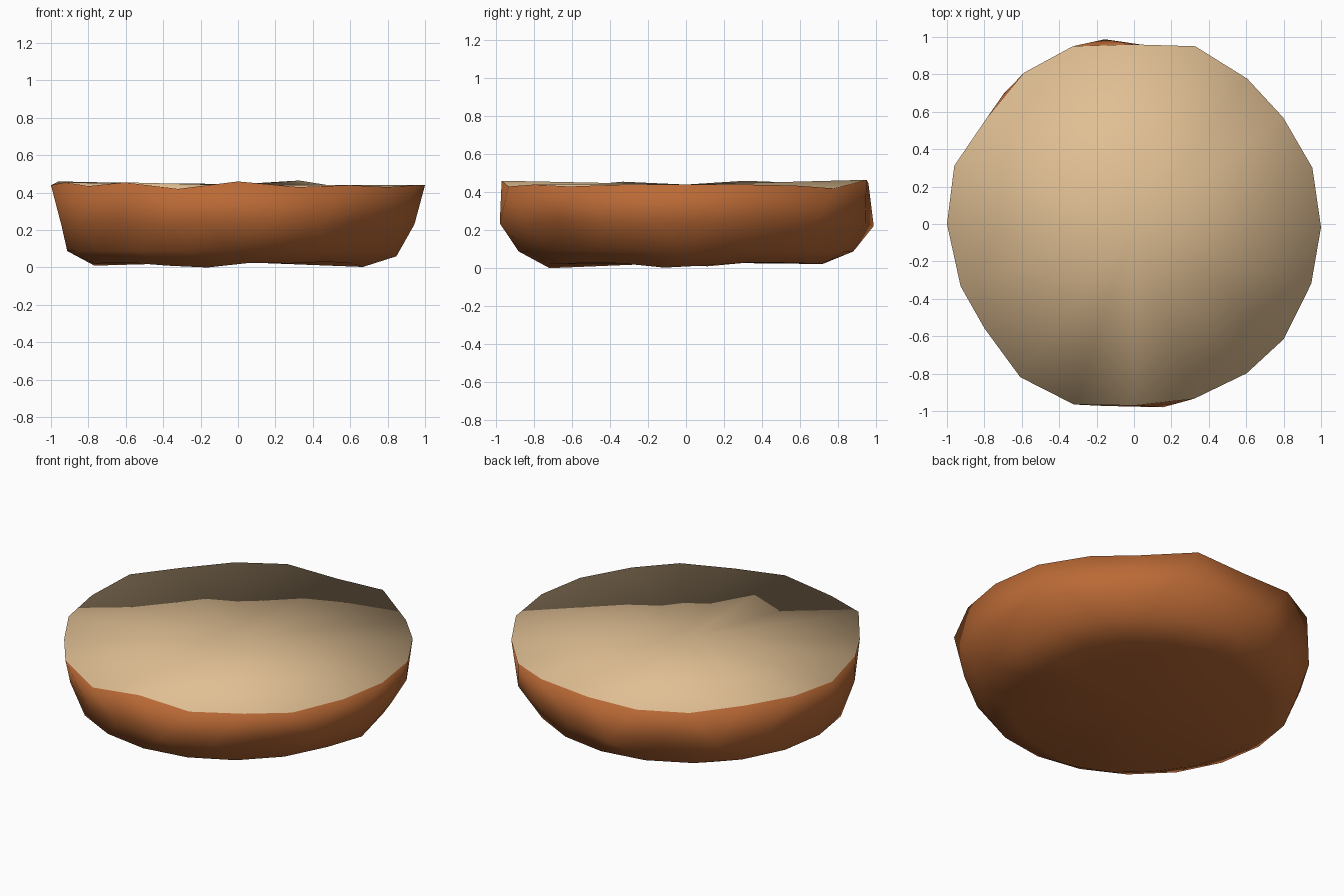
import bpy, bmesh, math

if "Cube" in bpy.data.objects:
    bpy.data.objects.remove(bpy.data.objects["Cube"])

N = 20
# Cut rim: radius, angle offset (degrees) and height, counter-clockwise from +x
RIM_R = [1.0, 1.0, .98, .985, 1.005, .96, 1.005, 1.0, .97, 1.01,
         1.0, .985, .975, 1.02, 1.017, .97, .988, 1.0, 1.01, 1.0]
RIM_A = [-1, -.5, -.5, -2, -1, 0, 1, 0, .5, 0,
         0, 1.7, -1, -.6, -.4, 0, 1, 1, -1.5, -.6]
RIM_Z = [.44, .44, .435, .42, .465, .445, .45, .445, .45, .46,
         .44, .455, .435, .455, .42, .46, .43, .44, .43, .44]
# Slightly uneven underside
FOOT_Z = [.015, .03, .03, .025, .025, .022, .025, .025, .03, .01,
          .02, .025, .025, .01, .0, .025, .022, .03, .025, .003]


def material(name, rgb):
    m = bpy.data.materials.new(name)
    m.diffuse_color = (*rgb, 1)
    m.use_nodes = True
    m.node_tree.nodes["Principled BSDF"].inputs["Base Color"].default_value = m.diffuse_color
    return m


bm = bmesh.new()


def ring(radius, height, half_step=False, shift=0.0, turn=None):
    """Ring of N vertices; radius and height are functions of the index."""
    verts = []
    for i in range(N):
        a = math.tau * (i + (0.5 if half_step else 0)) / N
        if turn:
            a += math.radians(turn[i])
        r = radius(i)
        verts.append(bm.verts.new((r * math.cos(a) + shift, r * math.sin(a), height(i))))
    return verts


def bridge(upper, lower, lower_half):
    """Triangle band between two rings staggered by half a step."""
    for i in range(N):
        j = (i + 1) % N
        if lower_half:
            bm.faces.new((upper[i], lower[i], upper[j]))
            bm.faces.new((upper[j], lower[i], lower[j]))
        else:
            bm.faces.new((upper[i], lower[j], upper[j]))
            bm.faces.new((upper[i], lower[i], lower[j]))


def fan(verts, z, mat, x=0.0):
    c = bm.verts.new((x, 0, z))
    for i in range(N):
        bm.faces.new((c, verts[i], verts[(i + 1) % N])).material_index = mat


# Crust: rim, belly, lower curve and underside rings
bulge = {5: 1.0, 7: .985, 15: .992, 14: .985}
rim = ring(lambda i: RIM_R[i], lambda i: RIM_Z[i], turn=RIM_A)
belly = ring(lambda i: bulge.get(i, .955), lambda i: .235 + .015 * math.sin(i * 2.3), True)
curve = ring(lambda i: .88, lambda i: .06 if i == 0 else .088, False, -.033)
foot = ring(lambda i: .727, lambda i: FOOT_Z[i], True, -.05)
bridge(rim, belly, True)
bridge(belly, curve, False)
bridge(curve, foot, True)
fan(foot, .03, 0, -.03)

# Pale cut top, sharing the rim so the shading rolls over the edge
fan(rim, .44, 1)

bmesh.ops.recalc_face_normals(bm, faces=bm.faces[:])
for f in bm.faces:
    f.smooth = True

mesh = bpy.data.meshes.new("bread_bun_base")
bm.to_mesh(mesh)
bm.free()
mesh.materials.append(material("baked crust brown", (.495, .143, .036)))
mesh.materials.append(material("pale crumb tan", (.745, .52, .292)))
obj = bpy.data.objects.new("bread_bun_base", mesh)
bpy.context.collection.objects.link(obj)
